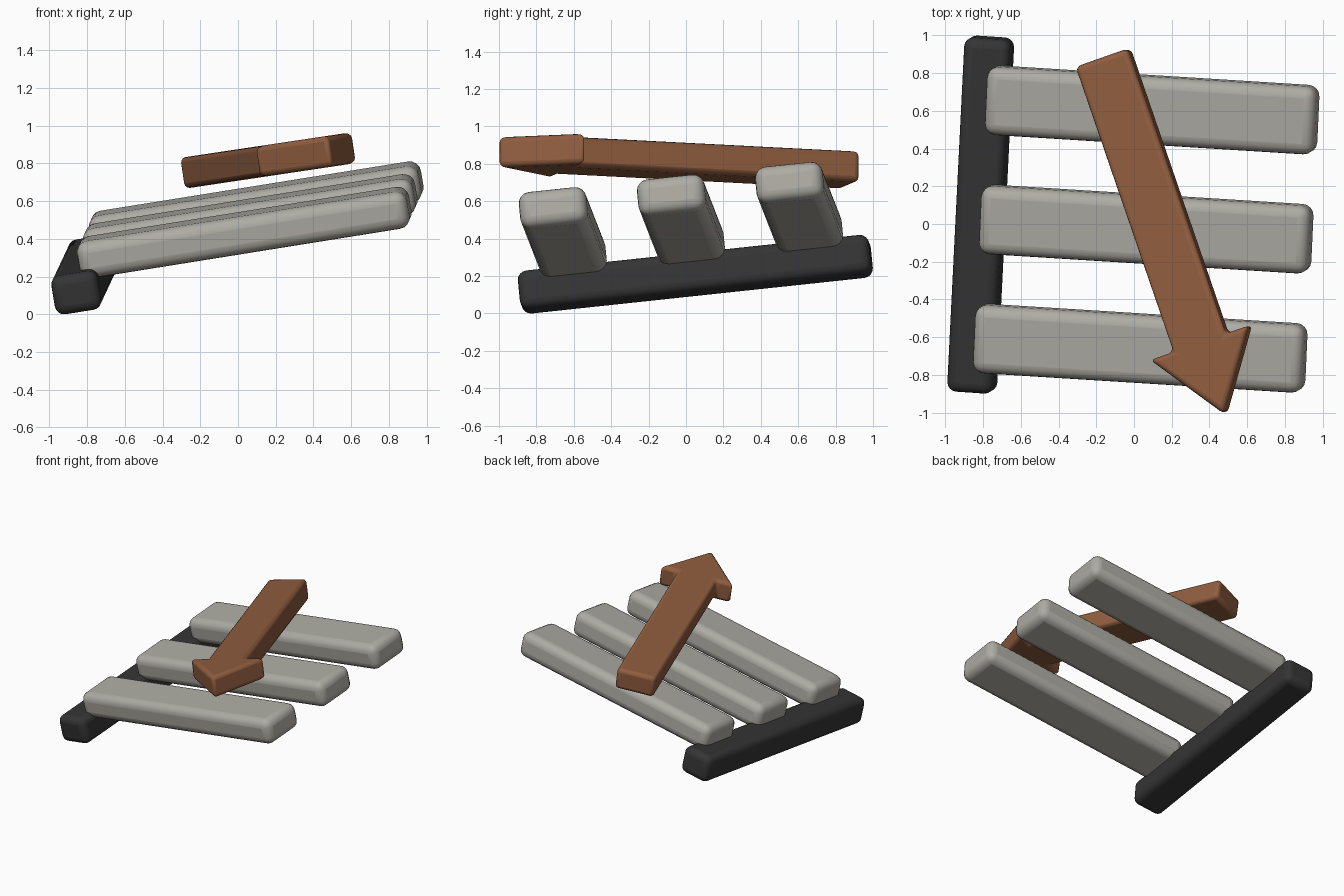
import bpy, bmesh, math
from mathutils import Vector, Matrix

if "Cube" in bpy.data.objects:
    bpy.data.objects.remove(bpy.data.objects["Cube"])


def material(name, rgb):
    m = bpy.data.materials.new(name)
    m.diffuse_color = (*rgb, 1)
    m.use_nodes = True
    m.node_tree.nodes["Principled BSDF"].inputs["Base Color"].default_value = m.diffuse_color
    return m


GREY = material("warm grey", (0.42, 0.41, 0.37))
DARK = material("charcoal", (0.035, 0.035, 0.036))
BROWN = material("brown", (0.28, 0.11, 0.05))


def frame(along, normal, origin):
    """Matrix with x along the given direction and z on the normal."""
    n = Vector(normal).normalized()
    a = Vector(along)
    a = (a - n * a.dot(n)).normalized()
    m = Matrix((a, n.cross(a), n)).transposed().to_4x4()
    m.translation = Vector(origin)
    return m


def bar_shape(length, width):
    """Rectangle outline centred on the origin."""
    l, w = length / 2, width / 2
    return [(-l, -w), (l, -w), (l, w), (-l, w)]


def rounded_plate(name, outline, thickness, radius, segments, matrix, mat):
    """Extrude an outline evenly about its plane and round every edge."""
    bm = bmesh.new()
    face = bm.faces.new([bm.verts.new((x, y, -thickness / 2)) for x, y in outline])
    out = bmesh.ops.extrude_face_region(bm, geom=[face])
    top = [v for v in out["geom"] if isinstance(v, bmesh.types.BMVert)]
    bmesh.ops.translate(bm, verts=top, vec=(0, 0, thickness))
    bmesh.ops.recalc_face_normals(bm, faces=bm.faces)
    mesh = bpy.data.meshes.new(name)
    bm.to_mesh(mesh)
    bm.free()
    mesh.materials.append(mat)
    ob = bpy.data.objects.new(name, mesh)
    bpy.context.collection.objects.link(ob)
    ob.matrix_world = matrix
    bev = ob.modifiers.new("rounding", "BEVEL")
    bev.width, bev.segments = radius, segments
    bev.limit_method = "NONE"
    bpy.ops.object.select_all(action="DESELECT")
    ob.select_set(True)
    bpy.context.view_layer.objects.active = ob
    bpy.ops.object.shade_smooth_by_angle(angle=math.radians(40))
    return ob


# Tilted rack: slat direction, spine direction and their normal
U = Vector((0.9856, -0.0616, 0.1577))
V = Vector((0.0497, 0.993, 0.106))
W = U.cross(V)

# Spine under the slat ends
rounded_plate("spine", bar_shape(1.89, 0.25), 0.21, 0.05, 4,
              frame(V, W, (-0.8125, 0.05, 0.21)), DARK)

# Three slats spaced evenly along the spine
for i, name in enumerate(("front_slat", "middle_slat", "back_slat")):
    centre = Vector((0.065, -0.027, 0.501)) + V * (i - 1) * 0.636
    rounded_plate(name, bar_shape(1.774, 0.363), 0.2, 0.06, 4,
                  frame(U, W, centre), GREY)

# Arrow above the slats: half outline mirrored, starting at the tail
half = [(0, 0.148), (1.6, 0.148), (1.6, 0.28)]
arrow = [(x, -y) for x, y in half] + [(2.0, 0)] + [(x, y) for x, y in reversed(half)]
rounded_plate("arrow", arrow, 0.165, 0.028, 3,
              frame((0.325, -0.946, 0.049), (-0.148, 0, 0.989), (-0.163, 0.882, 0.767)),
              BROWN)
